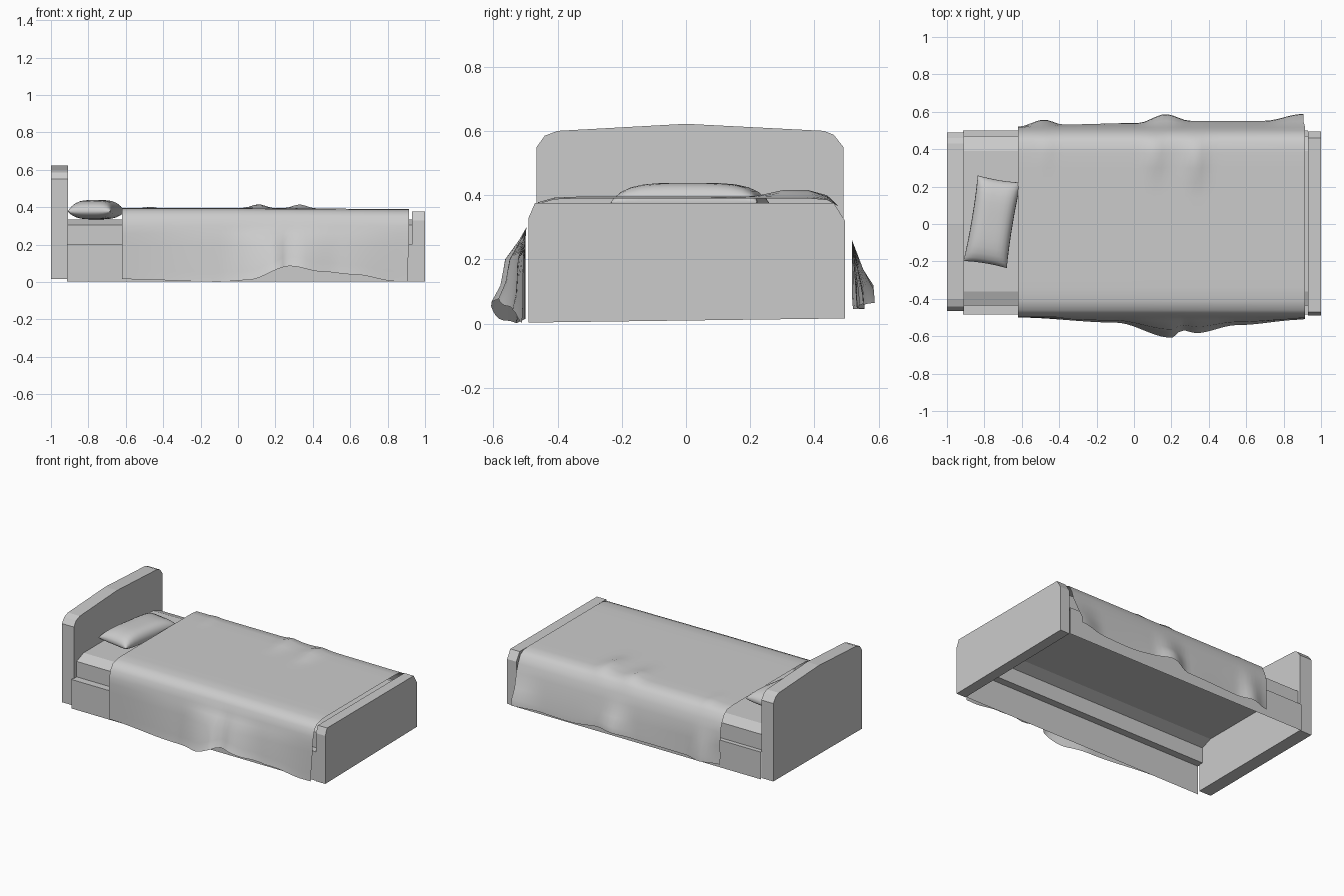
import bpy, bmesh, math

cube = bpy.data.objects.get("Cube")
if cube:
    bpy.data.objects.remove(cube)

grey = bpy.data.materials.new("plain_grey")
grey.use_nodes = True
COLOUR = (0.6, 0.6, 0.6, 1)
grey.diffuse_color = COLOUR
grey.node_tree.nodes["Principled BSDF"].inputs["Base Color"].default_value = COLOUR


def finish(name, bm, smooth=None):
    """Turn a bmesh into a named grey object."""
    mesh = bpy.data.meshes.new(name)
    bm.to_mesh(mesh)
    bm.free()
    mesh.materials.append(grey)
    obj = bpy.data.objects.new(name, mesh)
    bpy.context.collection.objects.link(obj)
    if smooth:
        bpy.ops.object.select_all(action="DESELECT")
        obj.select_set(True)
        bpy.context.view_layer.objects.active = obj
        bpy.ops.object.shade_smooth_by_angle(angle=math.radians(smooth))
    return obj


def loft(bm, rows):
    """Skin a list of equally long point rows with quads."""
    grid = [[bm.verts.new(p) for p in row] for row in rows]
    for a, b in zip(grid, grid[1:]):
        for i in range(len(a) - 1):
            bm.faces.new((a[i], b[i], b[i + 1], a[i + 1]))


def board(name, outline, x0, x1):
    """Upright slab: a y-z outline pushed along x."""
    bm = bmesh.new()
    face = bm.faces.new([bm.verts.new((x0, y, z)) for y, z in outline])
    new = bmesh.ops.extrude_face_region(bm, geom=[face])["geom"]
    bmesh.ops.translate(bm, vec=(x1 - x0, 0, 0),
                        verts=[v for v in new if isinstance(v, bmesh.types.BMVert)])
    bmesh.ops.recalc_face_normals(bm, faces=bm.faces)
    return finish(name, bm)


def ease(table, x):
    """Smoothly interpolate a short (x, value) table."""
    for (xa, a), (xb, b) in zip(table, table[1:]):
        if x <= xb:
            t = max(0, (x - xa) / (xb - xa))
            return a + (b - a) * t * t * (3 - 2 * t)
    return table[-1][1]


# End boards
board("headboard", [(-.465, .015), (-.465, .55), (-.44, .585), (-.4, .6), (0, .622),
                    (.43, .6), (.46, .588), (.49, .55), (.49, .02)], -1, -.91)
board("footboard", [(-.49, .003), (-.49, .33), (-.47, .376), (.46, .376),
                    (.495, .32), (.495, .016)], .93, 1)

# Hollow side rails and mattress, open underneath
section = [(-.485, .003), (-.485, .2), (-.435, .2), (-.435, .305), (-.36, .335),
           (.39, .335), (.47, .305), (.47, .2), (.5, .2), (.5, .015)]
bm = bmesh.new()
loft(bm, [[(x, y, z) for y, z in section] for x in (-.915, .93)])
finish("rails_and_mattress", bm)

# Draped blanket: hem outlines along the bed
FRONT_Y = [(-.62, -.5), (-.1, -.52), (.2, -.58), (.26, -.55), (.33, -.562),
           (.55, -.53), (.91, -.508)]
FRONT_Z = [(-.62, .015), (-.1, .001), (.05, .01), (.28, .085), (.45, .055),
           (.62, .04), (.85, .003)]
BACK_Y = [(-.62, .52), (-.48, .558), (-.38, .532), (.02, .54), (.17, .587),
          (.3, .552), (.7, .552), (.9, .588)]
BACK_Z = [(-.62, .045), (0, .055), (.2, .08), (.5, .05), (.91, .065)]


def fold(x, y):
    """Raised creases on the top of the blanket."""
    def bump(cx, cy, wx, wy, h):
        return h * math.exp(-((x - cx) / wx) ** 2 - ((y - cy) / wy) ** 2)
    return (bump(.11, .37, .05, .08, .022) + bump(.33, .34, .05, .09, .027)
            + bump(-.47, .4, .03, .06, .008) - .006 * max(0, x))


def blanket_row(x):
    fy, fz, by, bz = (ease(t, x) for t in (FRONT_Y, FRONT_Z, BACK_Y, BACK_Z))
    out, back = fy + .5, by - .515
    pts = [(fy + out * .35, fz), (fy, fz + .05), (-.5 + out * .8, .2),
           (-.5 + out * .25, .26), (-.497, .3), (-.485, .345), (-.46, .378), (-.41, .392)]
    pts += [(-.34 + .08 * i, .395) for i in range(10)]
    pts += [(.44, .39), (.475, .365), (.5, .315), (.517, .26),
            (.515 + back * .5, .17), (by - .003, bz + .04), (by, bz)]
    end = .01 if x > .9 else 0
    return [(x - end * (z < .2), y, z + fold(x, y) * (z > .37)) for y, z in pts]


bm = bmesh.new()
COLS = 50
loft(bm, [blanket_row(-.62 + 1.535 * i / COLS) for i in range(COLS + 1)])
finish("blanket", bm, 60)

# Pillow: two puffed sheets meeting at a seam, turned slightly
bm = bmesh.new()
N = 14
TURN = math.radians(-9.4)


def pillow_point(i, j, height):
    u, v = (math.sin(math.pi * (k / N - .5)) for k in (i, j))
    puff = ((1 - u ** 4) * (1 - v ** 4)) ** .5
    x = .117 * u * (1 - .06 * (1 - v * v))
    y = .232 * v * (1 - .03 * (1 - u * u))
    return (-.758 + x * math.cos(TURN) - y * math.sin(TURN),
            .012 + x * math.sin(TURN) + y * math.cos(TURN),
            .377 + height * puff)


for height in (.061, -.042):
    loft(bm, [[pillow_point(i, j, height) for j in range(N + 1)] for i in range(N + 1)])
bmesh.ops.remove_doubles(bm, verts=bm.verts, dist=.0005)
bmesh.ops.recalc_face_normals(bm, faces=bm.faces)
finish("pillow", bm, 60)
